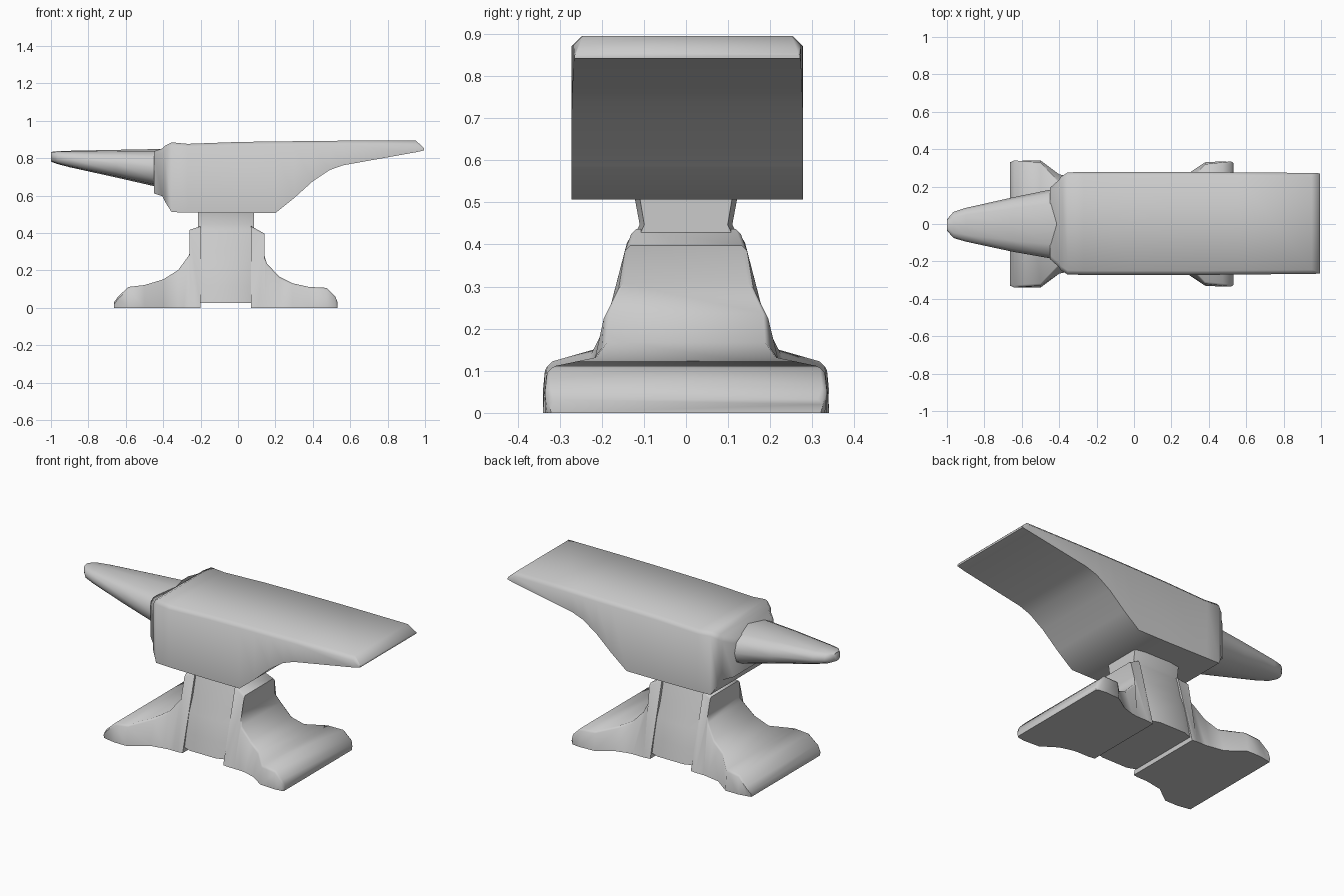
import bpy, bmesh, math


def loft(name, rings, angle=45):
    """Skin a row of equal-length point rings and cap both ends."""
    bm = bmesh.new()
    loops = [[bm.verts.new(p) for p in ring] for ring in rings]
    n = len(loops[0])
    for a, b in zip(loops, loops[1:]):
        for i in range(n):
            j = (i + 1) % n
            bm.faces.new((a[i], a[j], b[j], b[i]))
    bm.faces.new(loops[0])
    bm.faces.new(loops[-1])
    bmesh.ops.recalc_face_normals(bm, faces=bm.faces)
    mesh = bpy.data.meshes.new(name)
    bm.to_mesh(mesh)
    bm.free()
    obj = bpy.data.objects.new(name, mesh)
    bpy.context.collection.objects.link(obj)
    bpy.context.view_layer.objects.active = obj
    obj.select_set(True)
    bpy.ops.object.shade_smooth_by_angle(angle=math.radians(angle))
    obj.select_set(False)
    return obj


def block(x, z0, z1, top, bottom, c, y=0.0):
    """Cross-section at x with chamfered top corners."""
    c = min(c, (z1 - z0) * 0.4)
    half = [(bottom, z0), (top, z1 - c), (top - c, z1)]
    pts = half + [(-w, z) for w, z in reversed(half)]
    return [(x, y + w, z) for w, z in pts]


def oval(x, z0, z1, w, y=0.0, n=12):
    """Squarish oval cross-section at x."""
    ring = []
    for i in range(n):
        t = 2 * math.pi * i / n
        c, s = math.cos(t), math.sin(t)
        p = 0.75
        ring.append((x, y + w * math.copysign(abs(c) ** p, c),
                     (z0 + z1) / 2 + (z1 - z0) / 2 * math.copysign(abs(s) ** p, s)))
    return ring


# Body with face, collar step and heel: x, bottom, top, half width
body = [(-0.45, 0.615, 0.84, 0.19), (-0.405, 0.60, 0.855, 0.23),
        (-0.39, 0.57, 0.87, 0.25), (-0.355, 0.515, 0.888, 0.273),
        (-0.27, 0.513, 0.88, 0.275), (0.0, 0.51, 0.89, 0.275),
        (0.20, 0.51, 0.893, 0.275), (0.30, 0.59, 0.894, 0.275),
        (0.40, 0.68, 0.895, 0.275), (0.49, 0.74, 0.896, 0.274),
        (0.56, 0.765, 0.897, 0.273), (0.95, 0.835, 0.898, 0.27),
        (0.995, 0.845, 0.857, 0.268)]
loft("body", [block(x, a, b, w, w, 0.022, 0.003) for x, a, b, w in body], 50)

# Horn: x, bottom, top, half width, sideways offset
horn = [(-1.0, 0.785, 0.837, 0.03, -0.005), (-0.965, 0.772, 0.841, 0.07, -0.005),
        (-0.90, 0.755, 0.843, 0.09, -0.004), (-0.65, 0.70, 0.848, 0.145, -0.003),
        (-0.44, 0.652, 0.852, 0.185, 0), (-0.38, 0.635, 0.853, 0.20, 0)]
loft("horn", [oval(*h) for h in horn], 50)

# Waist column: height, half depth
waist = [(0.03, 0.24), (0.12, 0.22), (0.23, 0.19), (0.31, 0.155),
         (0.42, 0.125), (0.45, 0.11), (0.53, 0.125)]
rings = []
for z, d in waist:
    rings.append([(-0.215, -d * 0.9, z), (-0.15, -d, z), (0.02, -d, z), (0.085, -d * 0.9, z),
                  (0.085, d * 0.9, z), (0.02, d, z), (-0.15, d, z), (-0.215, d * 0.9, z)])
loft("waist", rings, 50)

# Flared feet: x, top, half width at top, half width at bottom
left = [(-0.662, 0.035, 0.33, 0.325), (-0.64, 0.065, 0.34, 0.33), (-0.585, 0.115, 0.335, 0.34),
        (-0.50, 0.125, 0.33, 0.34), (-0.40, 0.155, 0.225, 0.265), (-0.32, 0.205, 0.20, 0.25),
        (-0.265, 0.28, 0.175, 0.245), (-0.25, 0.315, 0.155, 0.245),
        (-0.258, 0.42, 0.14, 0.245), (-0.20, 0.44, 0.125, 0.24)]
right = [(0.532, 0.035, 0.325, 0.32), (0.52, 0.065, 0.335, 0.33), (0.475, 0.11, 0.33, 0.335),
         (0.38, 0.115, 0.32, 0.33), (0.29, 0.135, 0.225, 0.27), (0.22, 0.17, 0.20, 0.25),
         (0.155, 0.24, 0.195, 0.245), (0.132, 0.31, 0.16, 0.245),
         (0.142, 0.40, 0.145, 0.245), (0.07, 0.44, 0.13, 0.24)]


def foot(name, rows):
    # The sole stops at the column, while the upper edge may lean outward
    sign = math.copysign(1, rows[0][0])
    rings = []
    for i, (x, z, t, b) in enumerate(rows):
        xb = x if i < 6 else rows[5][0] + (rows[-1][0] - rows[5][0]) * (i - 5) / 4
        c = 0.012
        ring = block(x, 0.0, z, t, b, c)
        ring[0] = (xb, ring[0][1], 0.003)
        ring[-1] = (xb, ring[-1][1], 0.003)
        rings.append(ring)
    loft(name, rings, 50)


foot("left_foot", left)
foot("right_foot", right)

# Stand the model exactly on the ground
for o in bpy.context.collection.objects:
    for v in o.data.vertices:
        v.co.z -= 0.003
